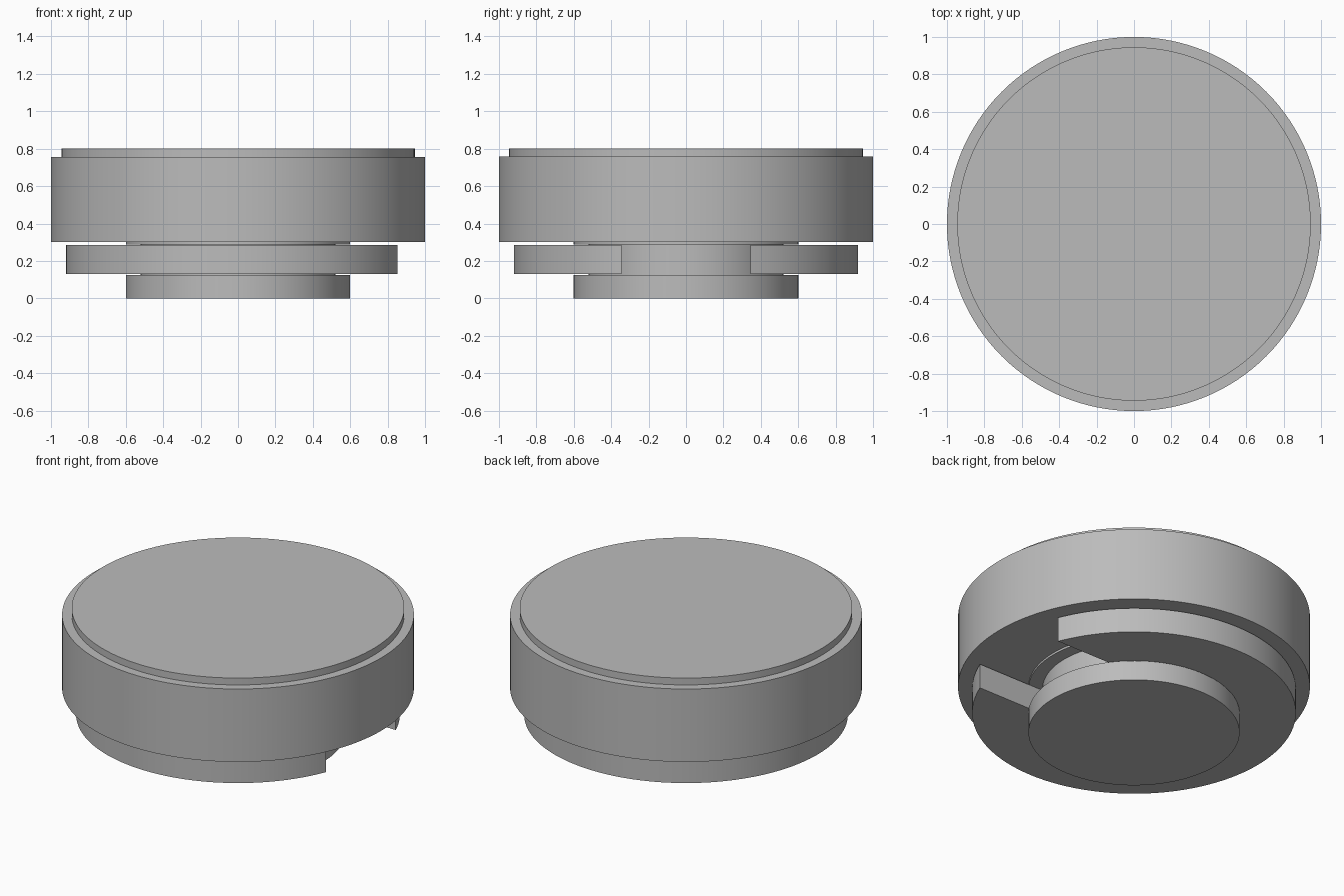
import bpy, bmesh, math

cube = bpy.data.objects.get("Cube")
if cube:
    bpy.data.objects.remove(cube, do_unlink=True)

SEGMENTS = 128

grey = bpy.data.materials.new("plain grey")
grey.use_nodes = True
colour = (0.5, 0.5, 0.5, 1)
grey.diffuse_color = colour
grey.node_tree.nodes["Principled BSDF"].inputs["Base Color"].default_value = colour


def finish(name, bm):
    """Turn a bmesh into a named, smooth-shaded object with sharp edges."""
    bmesh.ops.recalc_face_normals(bm, faces=bm.faces)
    mesh = bpy.data.meshes.new(name)
    bm.to_mesh(mesh)
    bm.free()
    mesh.materials.append(grey)
    obj = bpy.data.objects.new(name, mesh)
    bpy.context.collection.objects.link(obj)
    bpy.ops.object.select_all(action="DESELECT")
    obj.select_set(True)
    bpy.context.view_layer.objects.active = obj
    bpy.ops.object.shade_smooth_by_angle(angle=math.radians(30))
    return obj


def lathe(name, profile):
    """Revolve (radius, height) points around z and cap both ends."""
    bm = bmesh.new()
    rings = []
    for r, z in profile:
        angles = [math.tau * i / SEGMENTS for i in range(SEGMENTS)]
        rings.append([bm.verts.new((r * math.cos(a), r * math.sin(a), z)) for a in angles])
    for low, high in zip(rings, rings[1:]):
        for i in range(SEGMENTS):
            j = (i + 1) % SEGMENTS
            bm.faces.new((low[i], low[j], high[j], high[i]))
    bm.faces.new(rings[0])
    bm.faces.new(rings[-1])
    return finish(name, bm)


def open_ring(name, inner, outer, half_gap, bottom, top):
    """Flat ring with a parallel-sided opening towards +x."""
    bm = bmesh.new()

    def arc(radius):
        start = math.asin(half_gap / radius)
        sweep = math.tau - 2 * start
        angles = [start + sweep * i / SEGMENTS for i in range(SEGMENTS + 1)]
        return [bm.verts.new((radius * math.cos(a), radius * math.sin(a), bottom)) for a in angles]

    a, b = arc(inner), arc(outer)
    for i in range(SEGMENTS):
        bm.faces.new((a[i], b[i], b[i + 1], a[i + 1]))
    extruded = bmesh.ops.extrude_face_region(bm, geom=bm.faces[:])
    moved = [g for g in extruded["geom"] if isinstance(g, bmesh.types.BMVert)]
    bmesh.ops.translate(bm, verts=moved, vec=(0, 0, top - bottom))
    return finish(name, bm)


# Wide head with a small step around its top face
lathe("button_head", [(1, 0.3), (1, 0.757), (0.945, 0.757), (0.945, 0.8)])

# Stem with a groove that holds the clip
lathe("grooved_stem", [(0.6, 0), (0.6, 0.125), (0.52, 0.125),
                       (0.52, 0.287), (0.6, 0.287), (0.6, 0.3)])

# Retaining clip with its opening on one side
open_ring("retaining_clip", 0.52, 0.92, 0.345, 0.13, 0.285)
